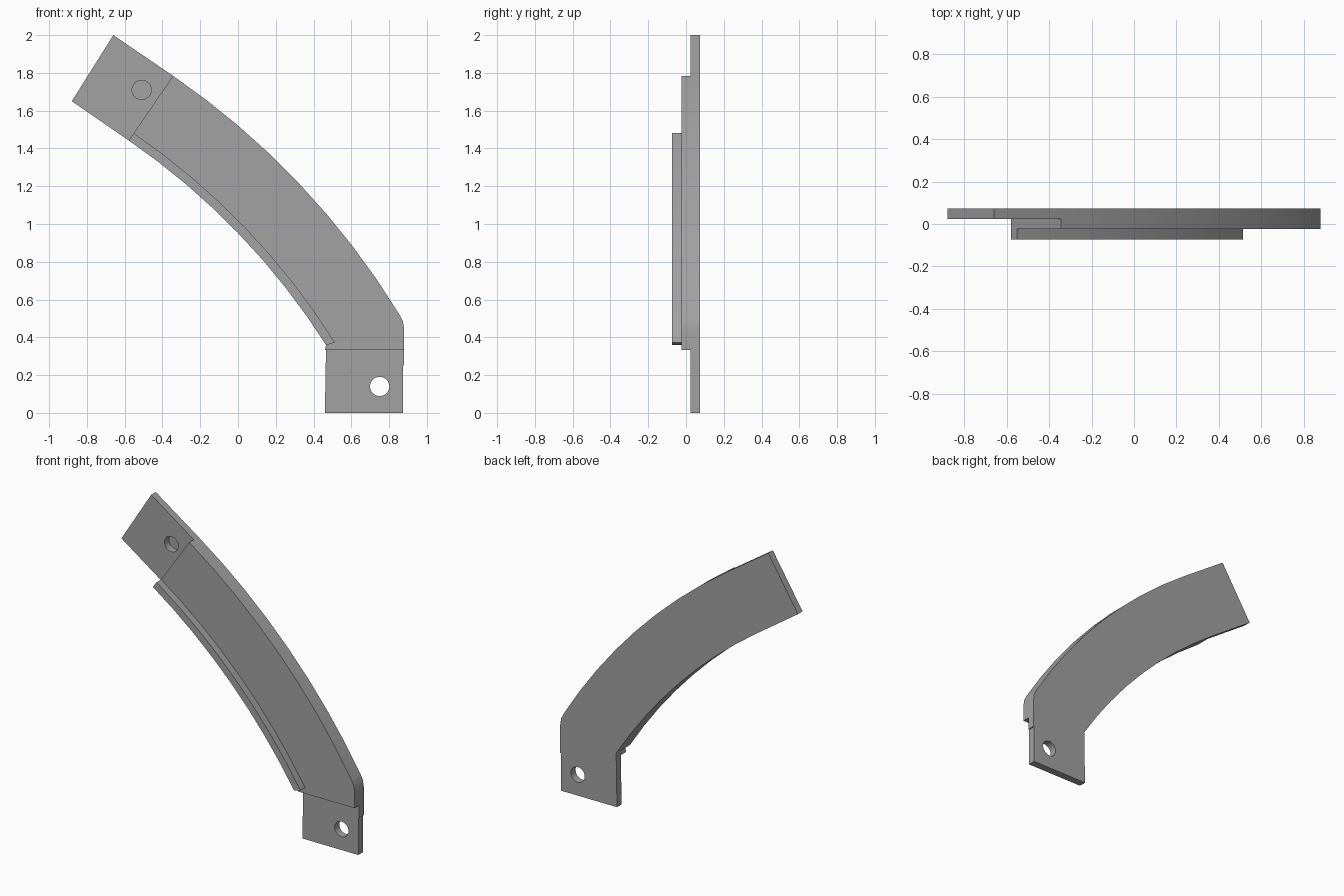
import bpy
import bmesh
from math import sin, cos, radians

cube = bpy.data.objects.get("Cube")
if cube:
    bpy.data.objects.remove(cube, do_unlink=True)

# Shared dimensions: arc centre, radii and layer depths
CX, CZ = -2.7, -1.65
R_IN, R_LIP, R_OUT = 3.75, 3.797, 4.165
TOP = 55.55
Y_FRONT, Y_MID, Y_PLATE, Y_BACK = -0.073, -0.024, 0.024, 0.073

grey = bpy.data.materials.new("plain grey")
grey.use_nodes = True
colour = (0.36, 0.36, 0.36, 1)
grey.diffuse_color = colour
grey.node_tree.nodes["Principled BSDF"].inputs["Base Color"].default_value = colour


def arc(radius, start, end, steps=8):
    angles = [radians(start + (end - start) * i / steps) for i in range(steps + 1)]
    return [(CX + radius * cos(a), CZ + radius * sin(a)) for a in angles]


def prism(name, outline, y0, y1):
    """Extrude an x-z outline from y0 to y1."""
    bm = bmesh.new()
    face = bm.faces.new([bm.verts.new((x, y0, z)) for x, z in outline])
    extruded = bmesh.ops.extrude_face_region(bm, geom=[face])["geom"]
    verts = [v for v in extruded if isinstance(v, bmesh.types.BMVert)]
    bmesh.ops.translate(bm, verts=verts, vec=(0, y1 - y0, 0))
    bmesh.ops.recalc_face_normals(bm, faces=bm.faces)
    mesh = bpy.data.meshes.new(name)
    bm.to_mesh(mesh)
    bm.free()
    mesh.materials.append(grey)
    obj = bpy.data.objects.new(name, mesh)
    bpy.context.collection.objects.link(obj)
    return obj


def activate(obj):
    bpy.ops.object.select_all(action="DESELECT")
    obj.select_set(True)
    bpy.context.view_layer.objects.active = obj


def drill(obj, x, z, y0, y1, radius=0.051, sides=32):
    """Cut a round hole along y."""
    ring = [(x + radius * cos(radians(360 * i / sides)),
             z + radius * sin(radians(360 * i / sides))) for i in range(sides)]
    cutter = prism("hole_cutter", ring, y0, y1)
    cutter.hide_render = True
    activate(obj)
    mod = obj.modifiers.new("hole", "BOOLEAN")
    mod.operation, mod.solver, mod.object = "DIFFERENCE", "EXACT", cutter
    bpy.ops.object.modifier_apply(modifier=mod.name)
    bpy.data.objects.remove(cutter, do_unlink=True)


outer = arc(R_OUT, TOP, 31.4)
inner = arc(R_IN, 32.4, TOP)
shoulder = [(0.873, 0.485), (0.88, 0.44)]

# Full-length back plate with a tab at each end
back_plate = prism(
    "back_plate",
    [(-0.88, 1.65), (-0.66, 2.0)] + outer + shoulder
    + [(0.88, 0.25), (0.874, 0.25), (0.874, 0), (0.46, 0)] + inner,
    Y_PLATE, Y_BACK)
drill(back_plate, 0.75, 0.14, 0, 0.1)
drill(back_plate, -0.51, 1.71, 0, Y_BACK - 0.004)

# Raised curved panel between the tabs
front_panel = prism(
    "front_panel",
    outer + shoulder + [(0.88, 0.333), (0.46, 0.333)] + inner,
    Y_MID, Y_PLATE)

# Narrow rib along the inner curve
inner_rib = prism(
    "inner_rib",
    arc(R_LIP, TOP, 32.18) + inner,
    Y_FRONT, Y_MID)

for part in (back_plate, front_panel, inner_rib):
    activate(part)
    bpy.ops.object.shade_smooth_by_angle(angle=radians(25))
